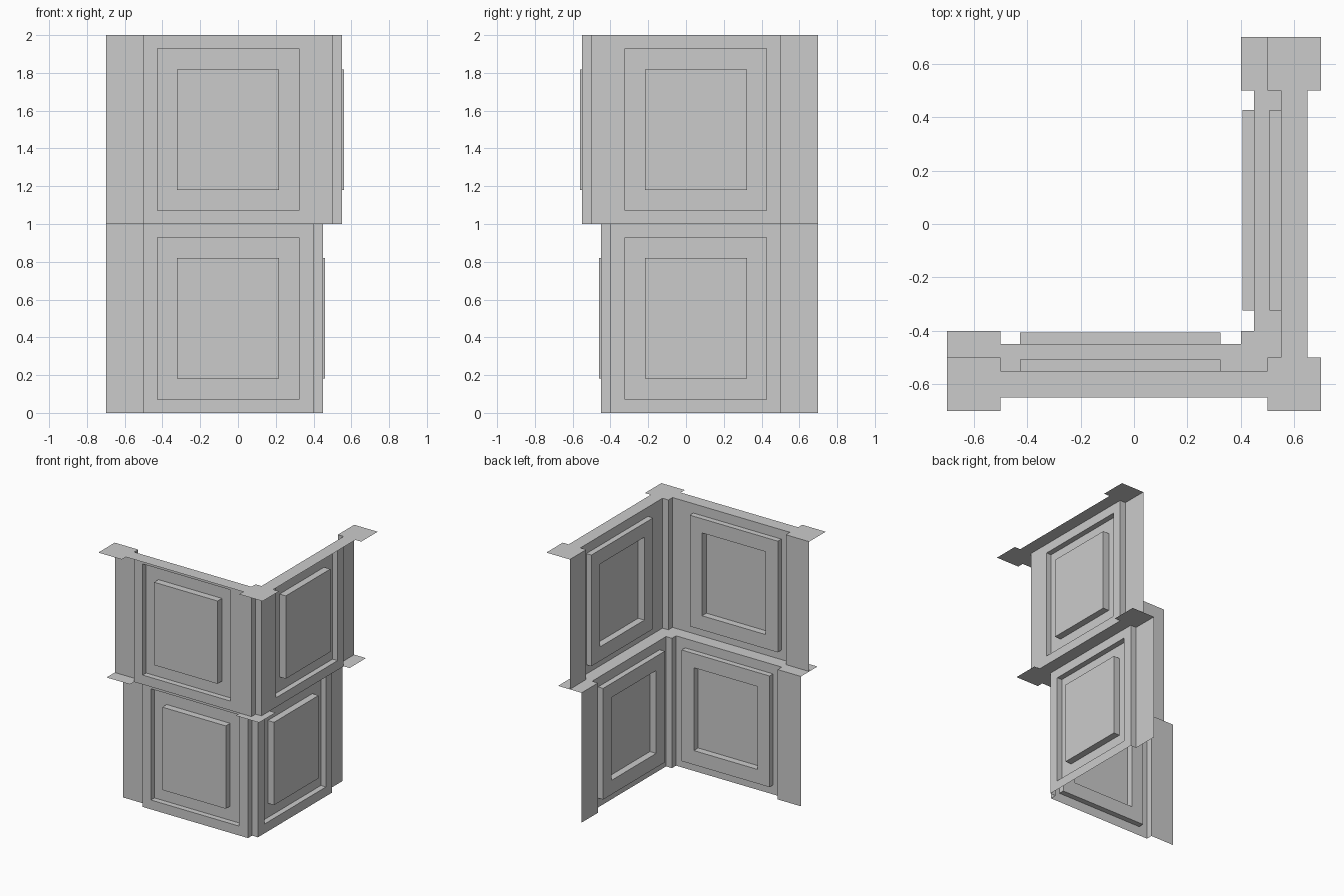
import bpy, bmesh

if "Cube" in bpy.data.objects:
    bpy.data.objects.remove(bpy.data.objects["Cube"])

END, STEP = -0.7, -0.5            # outer end of the walls, inner edge of end pilaster


def flip(p):
    """Mirror across the corner diagonal: front wall -> right wall."""
    return (-p[1], -p[0], p[2])


def make(name, faces, mirrored=False):
    bm = bmesh.new()
    for f in faces:
        pts = [flip(p) for p in reversed(f)] if mirrored else f
        bm.faces.new([bm.verts.new(p) for p in pts])
    bmesh.ops.remove_doubles(bm, verts=bm.verts, dist=1e-5)
    me = bpy.data.meshes.new(name)
    bm.to_mesh(me)
    bm.free()
    ob = bpy.data.objects.new(name, me)
    bpy.context.collection.objects.link(ob)
    return ob


def rect(x0, x1, y, z0, z1):
    return [(x0, y, z0), (x1, y, z0), (x1, y, z1), (x0, y, z1)]


def bridge(a, b):
    return [[a[i], a[(i + 1) % 4], b[(i + 1) % 4], b[i]] for i in range(4)]


def strip(a, b, z):
    return [(*a, z), (*b, z), (*b, z + 1), (*a, z + 1)]


def outline(c, pilaster, wall):
    """Full L-shaped plan line, stepped at the end pilasters and the corner."""
    half = [(END, -pilaster), (STEP, -pilaster), (STEP, -wall), (c, -wall), (c, -pilaster)]
    pts = half + [(pilaster, -pilaster)] + [(-y, -x) for x, y in reversed(half)]
    return [p for i, p in enumerate(pts) if i == 0 or p != pts[i - 1]]


for level, z, c in (("lower", 0, 0.4), ("upper", 1, 0.5)):
    w = c + 0.05                  # wall plane sits proud of the pilasters
    rx0, rx1, rz = -0.427, 0.323, 0.072
    px0, px1, pz = -0.323, 0.218, 0.181
    # Wall face stepping into a recess, then out to a raised panel
    rings = [rect(STEP, c, -w, z, z + 1),
             rect(rx0, rx1, -w, z + rz, z + 1 - rz),
             rect(rx0, rx1, -w + 0.043, z + rz, z + 1 - rz),
             rect(px0, px1, -w + 0.043, z + pz, z + 1 - pz),
             rect(px0, px1, -w - 0.01, z + pz, z + 1 - pz)]
    panel = [f for a, b in zip(rings, rings[1:]) for f in bridge(a, b)] + [rings[-1]]
    pilaster = [strip((END, -c), (STEP, -c), z), strip((STEP, -c), (STEP, -w), z)]
    corner = [strip((c, -w), (c, -c), z)]
    for side, m in (("front", False), ("right", True)):
        make(f"{level}_{side}_panelled_wall", panel, m)
        make(f"{level}_{side}_end_pilaster", pilaster, m)
        make(f"{level}_{side}_corner_return", corner, m)
    # Flat ledge on top, overhanging outwards
    outer = outline(c, c + 0.2, c + 0.15)
    inner = outline(c, c, w)
    make(f"{level}_ledge", [[(x, y, z + 1) for x, y in outer + inner[::-1]]])
